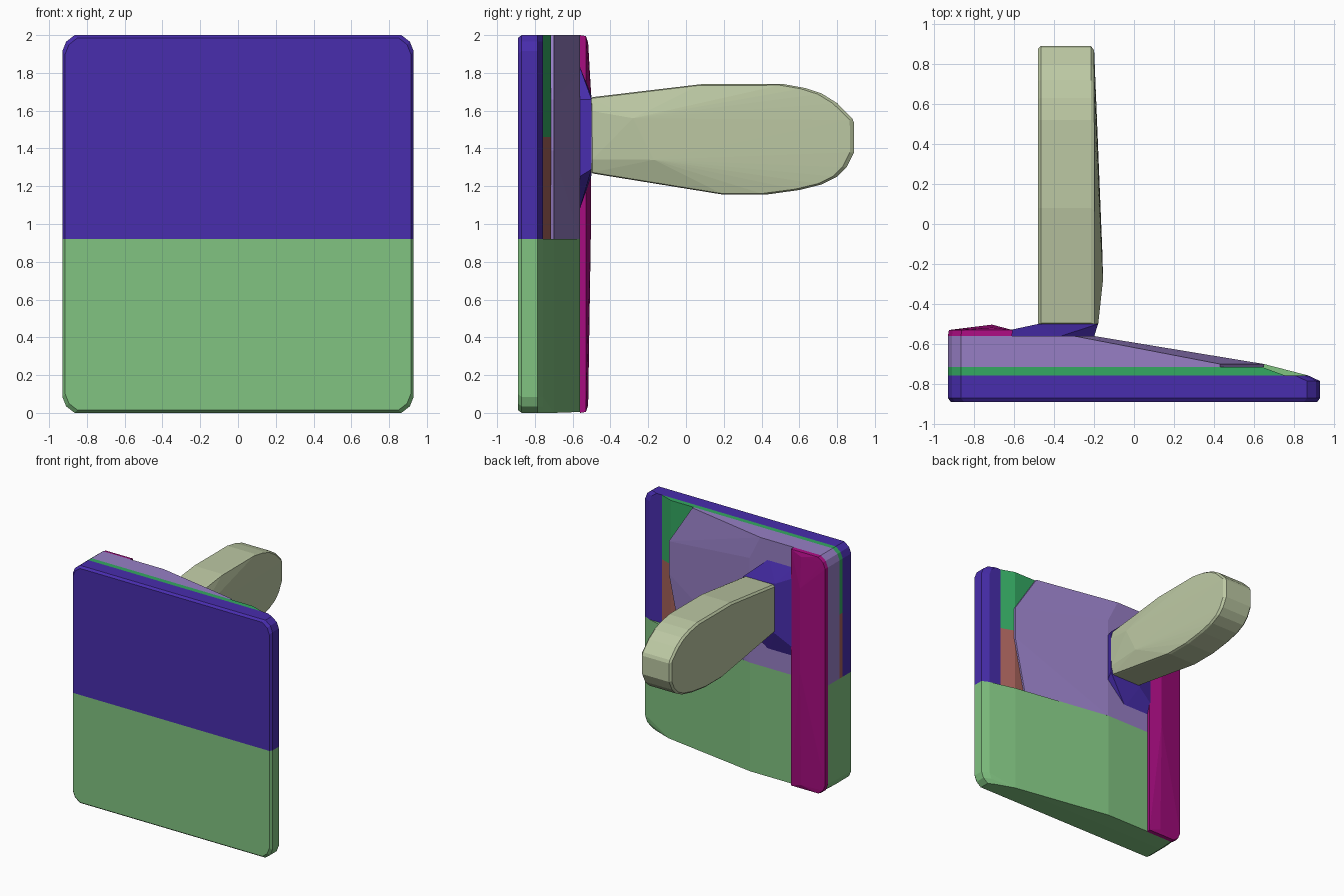
import bpy
import bmesh

cube = bpy.data.objects.get("Cube")
if cube:
    bpy.data.objects.remove(cube, do_unlink=True)


def material(name, rgb):
    """Flat material from 0-255 screen values, stored as linear."""
    lin = [((c / 255 + 0.055) / 1.055) ** 2.4 if c > 10 else c / 255 / 12.92 for c in rgb]
    m = bpy.data.materials.new(name)
    m.use_nodes = True
    m.diffuse_color = (*lin, 1)
    bsdf = next(n for n in m.node_tree.nodes if n.type == 'BSDF_PRINCIPLED')
    bsdf.inputs["Base Color"].default_value = (*lin, 1)
    return m


BLUE = material("deep blue", (72, 45, 173))
GREEN = material("soft green", (129, 195, 129))
PURPLE = material("lavender", (151, 127, 197))
EMERALD = material("emerald", (52, 168, 98))
BROWN = material("red brown", (165, 97, 90))
MAGENTA = material("magenta", (165, 12, 126))
SAGE = material("pale sage", (188, 200, 163))


def solid(name, points, mat, bevel=0):
    """Convex faceted solid spanned by its corner points."""
    bm = bmesh.new()
    for p in points:
        bm.verts.new(p)
    res = bmesh.ops.convex_hull(bm, input=bm.verts)
    junk = {v for v in res["geom_interior"] + res["geom_unused"]
            if isinstance(v, bmesh.types.BMVert)}
    bmesh.ops.delete(bm, geom=list(junk), context='VERTS')
    bmesh.ops.dissolve_limit(bm, angle_limit=0.01, verts=bm.verts, edges=bm.edges)
    bmesh.ops.recalc_face_normals(bm, faces=bm.faces)
    me = bpy.data.meshes.new(name)
    bm.to_mesh(me)
    bm.free()
    me.materials.append(mat)
    ob = bpy.data.objects.new(name, me)
    bpy.context.collection.objects.link(ob)
    if bevel:
        mod = ob.modifiers.new("edge bevel", 'BEVEL')
        mod.width = bevel
        mod.segments = 1
        mod.limit_method = 'ANGLE'
        mod.angle_limit = 0.7
    return ob


def at_y(y, outline):
    """Place an (x, z) outline at depth y."""
    return [(x, y, z) for x, z in outline]


def board(left, right, z0, z1, inset=0.0, round_left=True, round_right=True):
    """Board outline; corners are cut only where they meet the outer top or bottom."""
    pts = []
    for x, s, cut in ((left + inset, 1, round_left), (right - inset, -1, round_right)):
        for z, d in ((z0, 1), (z1, -1)):
            outer = z in (0, 2)
            zz = z + d * inset if outer else z
            if outer and cut:
                pts += [(x, zz + d * 0.085), (x + s * 0.02, zz + d * 0.035), (x + s * 0.065, zz)]
            else:
                pts.append((x, zz))
    return pts


SPLIT = 0.92

# Front panel, upper half
solid("upper_panel",
      at_y(-0.89, board(-0.93, 0.93, SPLIT, 2, 0.015))
      + at_y(-0.87, board(-0.93, 0.93, SPLIT, 2))
      + at_y(-0.785, board(-0.93, 0.93, SPLIT, 2))
      + at_y(-0.757, board(-0.93, 0.87, SPLIT, 2)), BLUE)

# Lower half: panel and wedge in one block
solid("lower_body",
      at_y(-0.89, board(-0.93, 0.93, 0, SPLIT, 0.015))
      + at_y(-0.87, board(-0.93, 0.93, 0, SPLIT))
      + at_y(-0.785, board(-0.93, 0.93, 0, SPLIT))
      + at_y(-0.757, board(-0.93, 0.87, 0, SPLIT))
      + at_y(-0.70, board(-0.93, 0.65, 0, SPLIT, 0, True, False))
      + at_y(-0.56, board(-0.93, -0.2, 0, SPLIT, 0.005, True, False)), GREEN)

# Thin layer behind the panel, in two colours
for name, z0, z1, mat in (("upper_layer", 1.46, 2, EMERALD), ("lower_layer", SPLIT, 1.46, BROWN)):
    solid(name,
          at_y(-0.757, board(-0.93, 0.755, z0, z1, 0, True, False))
          + at_y(-0.715, board(-0.93, 0.64, z0, z1, 0, True, False)), mat)

# Wedge on the upper half, with an angular free end
left_edge = [(-0.93, SPLIT), (-0.93, 1.915), (-0.91, 1.965), (-0.865, 2)]
free_end = [(0.43, 2), (0.65, 1.66), (0.65, 1.39), (0.55, SPLIT)]
solid("upper_wedge",
      at_y(-0.715, left_edge + free_end)
      + at_y(-0.70, left_edge + free_end)
      + at_y(-0.56, left_edge + [(-0.3, 2), (-0.2, 1.8), (-0.2, SPLIT)]), PURPLE)

# Edge strip, ridged along its length
strip = [(-0.61, 0), (-0.61, 2), (-0.93, 1.915), (-0.91, 1.965), (-0.865, 2),
         (-0.93, 0.085), (-0.91, 0.035), (-0.865, 0)]
solid("edge_strip",
      at_y(-0.56, strip)
      + at_y(-0.53, [(x * 0.995, 1 + (z - 1) * 0.995) for x, z in strip])
      + at_y(-0.503, [(-0.71, 1.7), (-0.71, 1.0)])
      + at_y(-0.518, [(-0.71, 1.96), (-0.71, 0.04)]), MAGENTA)

# Faceted mount for the handle
solid("handle_mount",
      at_y(-0.565, [(-0.62, 1.84), (-0.38, 1.84), (-0.2, 1.66), (-0.2, 1.25),
                    (-0.38, 1.07), (-0.62, 1.07)])
      + at_y(-0.53, [(-0.62, 1.75), (-0.62, 1.17)])
      + at_y(-0.5, [(-0.48, 1.68), (-0.18, 1.66), (-0.18, 1.29), (-0.48, 1.26)]), BLUE)

# Handle: side profile given width, with a swelling near the mount
profile = [(-0.51, 1.67), (0.08, 1.74), (0.52, 1.74), (0.63, 1.72), (0.72, 1.69), (0.80, 1.64),
           (0.89, 1.55), (0.89, 1.38), (0.85, 1.30), (0.80, 1.25), (0.72, 1.21), (0.60, 1.18),
           (0.42, 1.155), (0.20, 1.155), (-0.51, 1.27)]
swelling = [(-0.18, -0.51, 1.60), (-0.18, -0.51, 1.34), (-0.155, -0.28, 1.56), (-0.157, -0.17, 1.34)]
solid("handle", [(x, y, z) for x in (-0.48, -0.2) for y, z in profile] + swelling, SAGE, 0.015)
